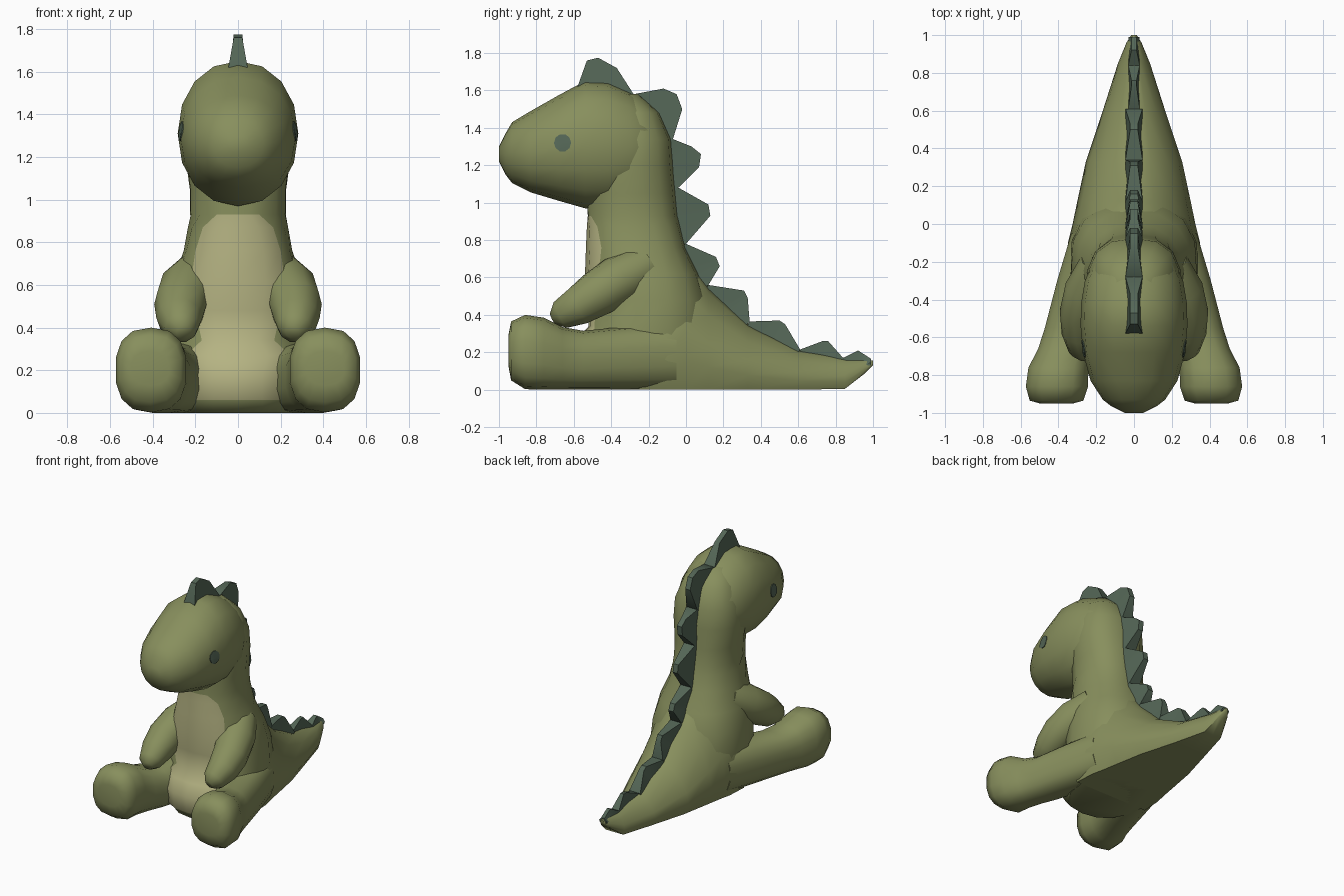
import bpy, bmesh, math
from mathutils import Vector
from mathutils.bvhtree import BVHTree

if "Cube" in bpy.data.objects:
    bpy.data.objects.remove(bpy.data.objects["Cube"])


def material(name, rgb):
    m = bpy.data.materials.new(name)
    m.diffuse_color = (*rgb, 1)
    m.use_nodes = True
    m.node_tree.nodes["Principled BSDF"].inputs["Base Color"].default_value = m.diffuse_color
    return m


GREEN = material("olive_green", (0.245, 0.275, 0.11))
CREAM = material("pale_belly", (0.46, 0.45, 0.225))
DARK = material("dark_green", (0.09, 0.135, 0.095))


def finish(name, bm, mats, angle=50, mirror=False):
    """Turn a bmesh into a shaded object, optionally mirrored across x."""
    bmesh.ops.recalc_face_normals(bm, faces=bm.faces)
    me = bpy.data.meshes.new(name)
    bm.to_mesh(me)
    bm.free()
    for m in mats:
        me.materials.append(m)
    ob = bpy.data.objects.new(name, me)
    bpy.context.collection.objects.link(ob)
    bpy.ops.object.select_all(action='DESELECT')
    ob.select_set(True)
    bpy.context.view_layer.objects.active = ob
    bpy.ops.object.shade_smooth_by_angle(angle=math.radians(angle))
    if mirror:
        mod = ob.modifiers.new("mirror", 'MIRROR')
        mod.use_mirror_merge = False
    return ob


def loft(rings):
    """Skin a list of closed rings and cap both ends."""
    bm = bmesh.new()
    vs = [[bm.verts.new(p) for p in r] for r in rings]
    for a, b in zip(vs, vs[1:]):
        n = len(a)
        for i in range(n):
            bm.faces.new((a[i], a[(i + 1) % n], b[(i + 1) % n], b[i]))
    bm.faces.new(vs[0])
    bm.faces.new(vs[-1])
    return bm


def power(c, n):
    return math.copysign(abs(c) ** (2 / n), c)


def oval_y(y, cx, hw, zb, zt, n=2.0, sides=14):
    """Rounded section facing along y."""
    cz, hz = (zb + zt) / 2, (zt - zb) / 2
    ts = [2 * math.pi * i / sides for i in range(sides)]
    return [(cx + hw * power(math.sin(t), n), y, cz - hz * power(math.cos(t), n)) for t in ts]


# Torso and neck: z, front y, back y, half width, belly half width
TORSO = [(0.0, -0.56, 0.08, 0.27, 0.20), (0.06, -0.61, 0.12, 0.31, 0.20),
         (0.18, -0.62, 0.14, 0.34, 0.20), (0.27, -0.58, 0.14, 0.34, 0.245),
         (0.34, -0.52, 0.14, 0.34, 0.17), (0.48, -0.53, 0.12, 0.335, 0.20),
         (0.62, -0.54, 0.07, 0.305, 0.22), (0.76, -0.535, 0.0, 0.255, 0.20),
         (0.87, -0.53, -0.025, 0.235, 0.165), (0.93, -0.525, -0.04, 0.228, 0.10),
         (1.05, -0.53, -0.05, 0.23, 0.10), (1.2, -0.52, -0.065, 0.25, 0.10),
         (1.34, -0.5, -0.075, 0.24, 0.10), (1.48, -0.45, -0.14, 0.19, 0.09),
         (1.58, -0.45, -0.25, 0.10, 0.05)]


def torso_ring(z, yf, yb, w, b, n=2.3):
    edge = math.asin((b / w) ** (n / 2))
    half = [0, edge / 2] + [edge + (math.pi - edge) * i / 6 for i in range(7)]
    ts = half + [-t for t in half[-2:0:-1]]
    cy, hy = (yf + yb) / 2, (yb - yf) / 2
    return [(w * power(math.sin(t), n), cy - hy * power(math.cos(t), n), z) for t in ts]


bm = loft([torso_ring(*r) for r in TORSO])
bm.faces.ensure_lookup_table()
COUNT = len(torso_ring(*TORSO[0]))
for k, f in enumerate(list(bm.faces)[:-2]):
    row, col = divmod(k, COUNT)
    # belly patch: the four front columns below the neck
    if 1 <= row <= 8 and (col < 2 or col >= COUNT - 2):
        f.material_index = 1
finish("torso", bm, [GREEN, CREAM])

# Tail: y, half width, bottom, top
TAIL = [(-0.25, 0.36, 0, 0.62), (-0.1, 0.35, 0, 0.74), (0.0, 0.325, 0, 0.72), (0.12, 0.30, 0, 0.555),
        (0.33, 0.255, 0, 0.355), (0.6, 0.165, 0, 0.215), (0.85, 0.085, 0.005, 0.17),
        (0.96, 0.04, 0.09, 0.165), (1.0, 0.015, 0.13, 0.155)]
HALF = [(0.0, 0.0), (0.85, 0.0), (1.0, 0.22), (0.92, 0.45), (0.7, 0.72), (0.35, 0.93), (0.0, 1.0)]
PROFILE = HALF + [(-x, z) for x, z in HALF[-2:0:-1]]
finish("tail", loft([[(px * w, y, zb + pz * (zt - zb)) for px, pz in PROFILE]
                     for y, w, zb, zt in TAIL]), [GREEN])

# Head: y, half width, bottom, top
HEAD = [(-1.0, 0.05, 1.22, 1.30), (-0.965, 0.12, 1.15, 1.37), (-0.93, 0.165, 1.105, 1.43),
        (-0.83, 0.23, 1.055, 1.49), (-0.68, 0.27, 1.01, 1.575), (-0.54, 0.283, 0.97, 1.65),
        (-0.42, 0.28, 0.97, 1.645), (-0.3, 0.26, 1.0, 1.595), (-0.19, 0.21, 1.06, 1.52),
        (-0.12, 0.13, 1.15, 1.42), (-0.09, 0.06, 1.2, 1.36)]
bm = loft([oval_y(y, 0, w, zb, zt, 2.1, 16) for y, w, zb, zt in HEAD])
head_surface = BVHTree.FromBMesh(bm)
finish("head", bm, [GREEN])

# Eyes: thin plates laid on the side of the head
bm = bmesh.new()
rim = []
for i in range(10):
    t = 2 * math.pi * i / 10
    hit = head_surface.ray_cast(Vector((1, -0.66 + 0.046 * math.cos(t), 1.32 + 0.048 * math.sin(t))),
                                Vector((-1, 0, 0)))[0]
    rim.append(hit)
back = [bm.verts.new(p - Vector((0.002, 0, 0))) for p in rim]
front = [bm.verts.new(p + Vector((0.005, 0, 0))) for p in rim]
mid = bm.verts.new(sum(rim, Vector()) / 10 + Vector((0.007, 0, 0)))
for i in range(10):
    j = (i + 1) % 10
    bm.faces.new((front[i], front[j], mid))
    bm.faces.new((back[i], back[j], front[j], front[i]))
bm.faces.new(back)
finish("eyes", bm, [DARK], 40, True)

# Legs with feet: y, centre x, half width, bottom, top
LEG = [(-0.95, 0.41, 0.09, 0.13, 0.29), (-0.935, 0.41, 0.145, 0.05, 0.365),
       (-0.86, 0.408, 0.168, 0.003, 0.4), (-0.76, 0.40, 0.162, 0, 0.385),
       (-0.66, 0.365, 0.145, 0, 0.335), (-0.55, 0.325, 0.15, 0, 0.315),
       (-0.3, 0.25, 0.16, 0, 0.34), (-0.05, 0.18, 0.155, 0, 0.36)]
finish("legs", loft([oval_y(y, x, w, zb, zt, 2.5) for y, x, w, zb, zt in LEG]), [GREEN], 60, True)

# Arms: round sections set square to a path running from shoulder to hand
ARM = [((0.17, -0.22, 0.66), 0.12), ((0.235, -0.36, 0.585), 0.135), ((0.27, -0.48, 0.51), 0.125),
       ((0.275, -0.58, 0.445), 0.108), ((0.265, -0.67, 0.40), 0.08), ((0.255, -0.71, 0.38), 0.035)]
rings = []
for i, (p, r) in enumerate(ARM):
    d = (Vector(ARM[min(i + 1, 5)][0]) - Vector(ARM[max(i - 1, 0)][0])).normalized()
    side = d.cross(Vector((0, 0, 1))).normalized()
    up = side.cross(d)
    rings.append([Vector(p) + r * (math.cos(t) * side + math.sin(t) * up)
                  for t in [math.pi * k / 5 for k in range(10)]])
finish("arms", loft(rings), [GREEN], 60, True)

# Back spikes: side outlines (y, z), first and last points rest on the back
SPIKES = [
    [(-0.58, 1.62), (-0.53, 1.76), (-0.47, 1.775), (-0.37, 1.72), (-0.28, 1.58)],
    [(-0.28, 1.58), (-0.12, 1.61), (-0.05, 1.58), (-0.02, 1.50), (-0.07, 1.34)],
    [(-0.07, 1.34), (0.03, 1.30), (0.08, 1.26), (0.07, 1.19), (-0.04, 1.08)],
    [(-0.04, 1.08), (0.12, 0.99), (0.13, 0.93), (0.0, 0.78)],
    [(0.0, 0.78), (0.16, 0.71), (0.18, 0.66), (0.12, 0.56)],
    [(0.12, 0.56), (0.31, 0.53), (0.33, 0.49), (0.34, 0.365)],
    [(0.34, 0.365), (0.5, 0.37), (0.53, 0.35), (0.61, 0.215)],
    [(0.61, 0.215), (0.73, 0.26), (0.76, 0.26), (0.84, 0.17)],
    [(0.84, 0.17), (0.92, 0.21), (0.99, 0.165), (0.99, 0.145)]]
bm = bmesh.new()
for s in SPIKES:
    a, b = Vector(s[0]), Vector(s[-1])
    inward = Vector((b.y - a.y, a.x - b.x)).normalized() * min(0.07, (b - a).length * 0.25)
    points = [a + inward * 0.4] + [Vector(p) for p in s] + [b + inward * 0.4, (a + b) / 2 + inward]
    base = {0, 1, len(points) - 3, len(points) - 2, len(points) - 1}
    thick = 0.045 if a.x < 0.6 else 0.03
    left, right = [[bm.verts.new((sg * (thick if i in base else thick * 0.45), p.x, p.y))
                    for i, p in enumerate(points)] for sg in (-1, 1)]
    n = len(points)
    for i in range(n):
        j = (i + 1) % n
        bm.faces.new((left[i], left[j], right[j], right[i]))
    for sidev in (left, right):
        for i in range(n - 2):
            bm.faces.new((sidev[-1], sidev[i], sidev[i + 1]))
finish("back_spikes", bm, [DARK], 35)
